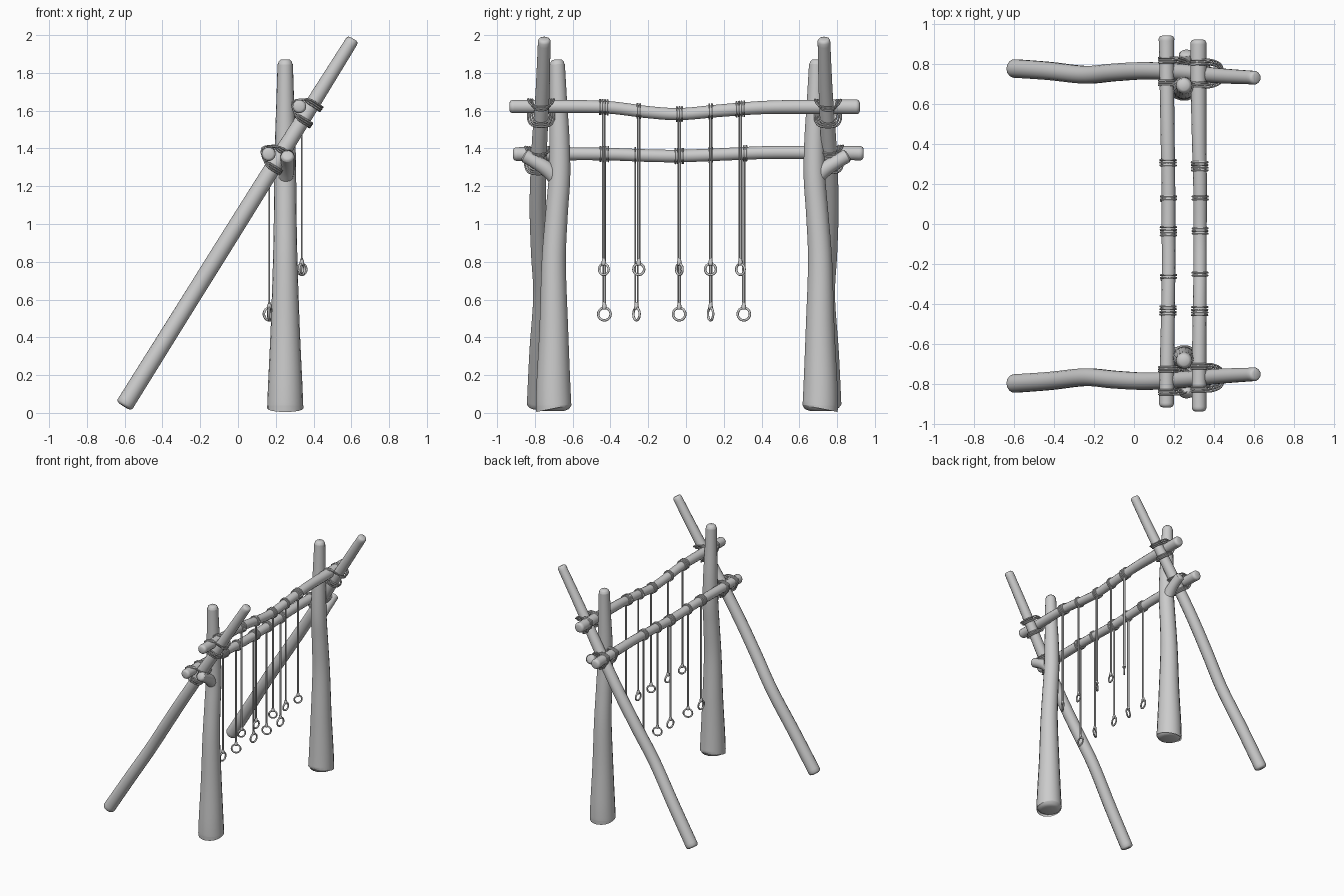
import bpy, bmesh, math
from mathutils import Vector

if "Cube" in bpy.data.objects:
    bpy.data.objects.remove(bpy.data.objects["Cube"])


def spline(pts, steps, closed):
    # Catmull-Rom through 4-tuples (x, y, z, radius)
    n, out = len(pts), []
    get = (lambda i: Vector(pts[i % n])) if closed else (lambda i: Vector(pts[max(0, min(n - 1, i))]))
    for i in range(n if closed else n - 1):
        a, b, c, d = (get(i + k) for k in (-1, 0, 1, 2))
        for s in range(steps):
            t = s / steps
            out.append(0.5 * (2 * b + (c - a) * t + (2 * a - 5 * b + 4 * c - d) * t * t
                              + (3 * b - a - 3 * c + d) * t ** 3))
    if not closed:
        out.append(get(n - 1))
    return out


def sweep(bm, pts, steps=6, sides=14, closed=False, cap=0.0):
    # round tube of varying radius; cap = depth of the rounded ends
    path = spline(pts, steps, closed)
    if cap:
        def end(p, q):
            d = (q.xyz - p.xyz).normalized()
            res = []
            for depth, k in ((0, 0.6), (0.3, 0.86), (1, 1.0)):
                v = p.xyz + d * cap * depth
                res.append(Vector((v.x, v.y, v.z, p.w * k)))
            return res
        path = end(path[0], path[1]) + path[1:-1] + end(path[-1], path[-2])[::-1]
    n = len(path)
    mid = sum((p.xyz for p in path), Vector()) / n
    rings = []
    for i, p in enumerate(path):
        if closed:
            t = path[(i + 1) % n].xyz - path[i - 1].xyz
            ref = p.xyz - mid
        else:
            t = path[min(i + 1, n - 1)].xyz - path[max(i - 1, 0)].xyz
            ref = Vector((1, 0, 0))
        t.normalize()
        u = (ref - t * ref.dot(t)).normalized()
        v = t.cross(u)
        rings.append([bm.verts.new(p.xyz + p.w * (u * math.cos(a) + v * math.sin(a)))
                      for a in (2 * math.pi * k / sides for k in range(sides))])
    for i in range(n if closed else n - 1):
        r, q = rings[i], rings[(i + 1) % n]
        for k in range(sides):
            m = (k + 1) % sides
            bm.faces.new((r[k], r[m], q[m], q[k]))
    if not closed:
        bm.faces.new(rings[0][::-1])
        bm.faces.new(rings[-1])


def finish(name, bm):
    bmesh.ops.recalc_face_normals(bm, faces=bm.faces)
    me = bpy.data.meshes.new(name)
    bm.to_mesh(me)
    bm.free()
    me.shade_smooth()
    ob = bpy.data.objects.new(name, me)
    bpy.context.collection.objects.link(ob)
    bpy.ops.object.select_all(action='DESELECT')
    bpy.context.view_layer.objects.active = ob
    ob.select_set(True)
    bpy.ops.object.shade_smooth_by_angle(angle=math.radians(50))
    return ob


def circle(c, u, v, R, r, n=10):
    # closed ring path around c in the plane of u and v
    out = []
    for k in range(n):
        a = 2 * math.pi * k / n
        p = Vector(c) + R * (Vector(u) * math.cos(a) + Vector(v) * math.sin(a))
        out.append((*p, r))
    return out


X, Y, Z = Vector((1, 0, 0)), Vector((0, 1, 0)), Vector((0, 0, 1))

# crossbars: (x, y, z, radius) along y
upper = [(0.325, -0.935, 1.622, .036), (0.325, -0.7, 1.622, .036), (0.328, -0.42, 1.618, .034),
         (0.33, -0.2, 1.592, .033), (0.33, -0.03, 1.582, .033), (0.33, 0.18, 1.6, .034),
         (0.325, 0.42, 1.617, .036), (0.322, 0.7, 1.62, .039), (0.322, 0.92, 1.62, .040)]
lower = [(0.162, -0.915, 1.37, .037), (0.165, -0.7, 1.372, .036), (0.17, -0.42, 1.37, .034),
         (0.173, -0.2, 1.362, .034), (0.172, -0.03, 1.36, .034), (0.172, 0.18, 1.368, .034),
         (0.168, 0.42, 1.378, .035), (0.164, 0.7, 1.378, .036), (0.162, 0.94, 1.374, .039)]
for name, bar in (("upper_crossbar", upper), ("lower_crossbar", lower)):
    bm = bmesh.new()
    sweep(bm, bar, cap=0.015)
    finish(name, bm)


def bar_at(bar, y):
    return min(spline(bar, 40, False), key=lambda p: abs(p.y - y))


# upright posts with a side stub, and leaning poles
LOW, HIGH = Vector((-0.605, 0, 0.035)), Vector((0.61, 0, 1.98))
D = (HIGH - LOW).normalized()
N = Vector((-D.z, 0, D.x))
for side, s, post_off, pole_off in (("front", -1, -0.01, 0.02), ("back", 1, 0, 0)):
    bm = bmesh.new()
    post = [(.71, .01, .096), (.712, .15, .091), (.71, .45, .077), (.71, .8, .065),
            (.695, 1.05, .06), (.68, 1.25, .058), (.68, 1.45, .054), (.686, 1.65, .047), (.692, 1.87, .04)]
    sweep(bm, [(0.25, s * (y + post_off), z, r) for y, z, r in post], sides=18, cap=0.03)
    sweep(bm, [(0.25, s * .68, 1.23, .04), (0.256, s * .73, 1.285, .042),
               (0.262, s * .79, 1.325, .038), (0.262, s * .86, 1.365, .037)], cap=0.02)
    finish(side + "_post", bm)

    bm = bmesh.new()
    pole = []
    for f, y, r in ((0, .777, .047), (.15, .764, .046), (.3, .745, .045), (.42, .757, .045),
                    (.55, .765, .044), (.7, .757, .042), (.85, .74, .038), (1, .73, .034)):
        p = LOW.lerp(HIGH, f)
        pole.append((p.x, s * (y + pole_off), p.z, r))
    sweep(bm, pole, cap=0.015)
    finish(side + "_leaning_pole", bm)

    # square lashings where the crossbars meet the leaning pole
    for name, bar in (("upper", upper), ("lower", lower)):
        bm = bmesh.new()
        yc = s * ((.75 if bar is upper else .76) + pole_off)
        b = bar_at(bar, yc).xyz
        rope = 0.0055
        for j in range(3):
            a, w = 0.046 + 0.011 * j, 0.04 + 0.011 * j
            loop = []
            for ss, tt, nn in ((-w, a, -.035), (-.044, a, 0), (0, a, .044), (.044, a, 0), (w, a, -.035),
                               (w, a * .7, -.09), (w, 0, -.106), (w, -a * .7, -.09),
                               (w, -a, -.035), (.044, -a, 0), (0, -a, .044), (-.044, -a, 0), (-w, -a, -.035),
                               (-w, -a * .7, -.09), (-w, 0, -.106), (-w, a * .7, -.09)):
                p = b + D * ss + Y * tt + N * nn
                loop.append((*p, rope))
            sweep(bm, loop, 3, 6, closed=True)
        finish(f"{side}_{name}_lashing", bm)

# hanging cords: y, number of wraps, turn of the ring about z
cords = {
    "upper": (upper, 0.338, 0.76, .029, ((-.435, 4, 30), (-.25, 2, 10), (-.035, 3, 55), (.13, 2, 5), (.288, 4, 40))),
    "lower": (lower, 0.166, 0.523, .033, ((-.432, 4, 5), (-.262, 2, 60), (-.036, 4, 10), (.13, 2, 65), (.306, 3, 10))),
}
for name, (bar, x, zr, R, items) in cords.items():
    wraps, strings, rings = bmesh.new(), bmesh.new(), bmesh.new()
    for y, count, turn in items:
        # cord turns around the bar
        for k in range(count):
            yy = y + (k - (count - 1) / 2) * 0.0135
            p = bar_at(bar, yy)
            sweep(wraps, circle((p.x, yy, p.z), X, Z, p.w + .004, .0058, 12), 2, 6, closed=True)
        # double strand and knot
        p = bar_at(bar, y)
        for o in (-.0055, .0055):
            sweep(strings, [(x, y + o, p.z - p.w * .9, .0045), (x, y + o, zr + R + .02, .0045)], 2, 6)
        sweep(strings, [(x, y, zr + R + .03, .005), (x, y, zr + R + .014, .011),
                        (x, y, zr + R - .004, .012), (x, y, zr + R - .009, .006)], 3, 8)
        # ring
        a = math.radians(turn)
        u = Vector((math.sin(a), math.cos(a), 0))
        sweep(rings, circle((x, y, zr), u, Z, R, .0065, 12), 2, 8, closed=True)
    finish(name + "_bar_wraps", wraps)
    finish(name + "_hanging_cords", strings)
    finish(name + "_rings", rings)
